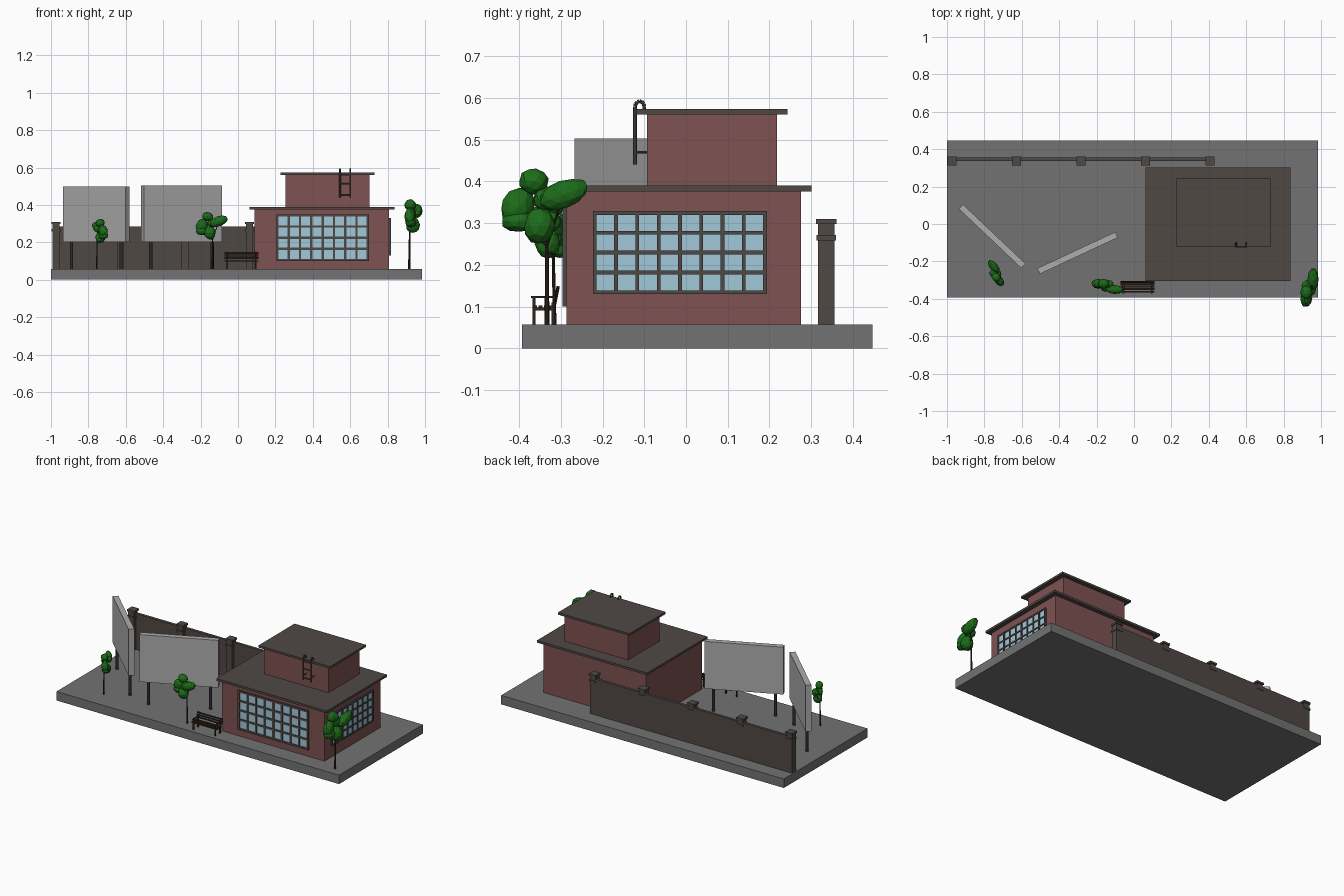
import bpy, bmesh, math, random
from mathutils import Vector, Matrix

if "Cube" in bpy.data.objects:
    bpy.data.objects.remove(bpy.data.objects["Cube"])
random.seed(3)

def mat(name, c):
    m = bpy.data.materials.new(name)
    m.diffuse_color = (*c, 1)
    m.use_nodes = True
    m.node_tree.nodes["Principled BSDF"].inputs["Base Color"].default_value = m.diffuse_color
    return m

BRICK = mat("brick", (.21, .085, .085))
BROWN = mat("brown_trim", (.08, .065, .06))
GLASS = mat("glass", (.36, .58, .70))
PAVE = mat("pavement", (.17, .17, .175))
BOARD = mat("board_grey", (.42, .42, .42))
METAL = mat("dark_metal", (.025, .025, .027))
WOOD = mat("dark_wood", (.03, .018, .012))
LEAF = mat("leaf", (.012, .15, .01))
G = .057  # ground level

def finish(bm, name, m, M=None):
    if M:
        bm.transform(M)
    bmesh.ops.recalc_face_normals(bm, faces=bm.faces)
    me = bpy.data.meshes.new(name)
    bm.to_mesh(me)
    bm.free()
    me.materials.append(m)
    o = bpy.data.objects.new(name, me)
    bpy.context.collection.objects.link(o)
    return o

def add_box(bm, x0, x1, y0, y1, z0, z1):
    M = Matrix.Translation(((x0+x1)/2, (y0+y1)/2, (z0+z1)/2)) @ Matrix.Diagonal((x1-x0, y1-y0, z1-z0, 1))
    bmesh.ops.create_cube(bm, size=1, matrix=M)

def add_rod(bm, a, b, r0, r1=None, n=8):
    a, b = Vector(a), Vector(b)
    d = b - a
    M = Matrix.Translation((a+b)/2) @ d.to_track_quat('Z', 'Y').to_matrix().to_4x4()
    bmesh.ops.create_cone(bm, cap_ends=True, segments=n, radius1=r0, radius2=r1 or r0, depth=d.length, matrix=M)

def boxes(name, m, lst, M=None):
    bm = bmesh.new()
    for b in lst:
        add_box(bm, *b)
    return finish(bm, name, m, M)

# ground slab and building blocks with overhanging roofs
boxes("ground_slab", PAVE, [(-1, .985, -.393, .447, 0, G)])
boxes("lower_storey", BRICK, [(.088, .808, -.286, .275, G, .377)])
boxes("lower_roof", BROWN, [(.062, .836, -.305, .301, .376, .39)])
boxes("upper_storey", BRICK, [(.253, .702, -.094, .218, .39, .56)])
boxes("upper_roof", BROWN, [(.227, .73, -.12, .243, .56, .573)])

# windows: built in local x/z with outward -y, then placed
def window(name, w, h, bar, M):
    lst = []
    for i in range(9):
        x = -w/2 + bar/2 + i*(w-bar)/8
        lst.append((x-bar/2, x+bar/2, -.010, 0, -h/2, h/2))
    for j in range(5):
        z = -h/2 + bar/2 + j*(h-bar)/4
        lst.append((-w/2, w/2, -.0095, 0, z-bar/2, z+bar/2))
    boxes(name + "_frame", BROWN, lst, M)
    boxes(name + "_glass", GLASS, [(-w/2+.002, w/2-.002, -.005, 0, -h/2+.002, h/2-.002)], M)

window("front_window", .495, .25, .012, Matrix.Translation((.4525, -.286, .225)))
window("side_window", .417, .199, .009,
       Matrix.Translation((.808, -.0145, .2295)) @ Matrix.Rotation(math.pi/2, 4, 'Z'))

# roof ladder with hooked rails
bm = bmesh.new()
for x in (.545, .6):
    pts = [(x, -.122, .441), (x, -.122, .58)]
    pts += [(x, -.111 - .011*math.cos(t), .58 + .012*math.sin(t)) for t in (math.pi*k/6 for k in range(1, 6))]
    pts += [(x, -.1, .58), (x, -.1, .572)]
    for a, b in zip(pts, pts[1:]):
        add_rod(bm, a, b, .0045)
for z in (.455, .513, .56):
    add_rod(bm, (.545, -.122, z), (.6, -.122, z), .004)
for x in (.545, .6):
    add_rod(bm, (x, -.122, .47), (x, -.094, .47), .003)
finish(bm, "roof_ladder", BROWN)

# boundary wall and capped pillars
boxes("boundary_wall", BROWN, [(-.973, .406, .338, .356, G, .285)])
pillars = []
for i in range(5):
    x, y = -.973 + i*.3448, .336
    for r, z0, z1 in ((.0195, G, .3), (.0235, .259, .272), (.0245, .298, .31)):
        pillars.append((x-r, x+r, y-r, y+r, z0, z1))
boxes("wall_pillars", BROWN, pillars)

# billboards on two poles
def billboard(name, x, y, ang, top):
    M = Matrix.Translation((x, y, 0)) @ Matrix.Rotation(math.radians(ang), 4, 'Z')
    boxes(name + "_panel", BOARD, [(-.23, .23, -.0165, .0165, .203, top)], M)
    bm = bmesh.new()
    for s in (-1, 1):
        add_rod(bm, (s*.182, 0, G), (s*.182, 0, .21), .009, n=12)
    finish(bm, name + "_poles", METAL, M)

billboard("left_billboard", -.758, -.066, -43.5, .498)
billboard("right_billboard", -.302, -.155, 25, .503)

# bench: slatted seat, reclined back, two side frames
bm = bmesh.new()
x0, x1 = -.072, .11
for i in range(4):
    y = -.367 + i*.0135
    add_box(bm, x0, x1, y, y+.01, .098, .103)
for i in range(3):
    z, y = .112 + i*.013, -.316 + i*.003
    add_box(bm, x0, x1, y, y+.004, z, z+.009)
for x in (x0+.015, x1-.015):
    add_box(bm, x-.004, x+.004, -.368, -.361, G, .125)
    add_box(bm, x-.004, x+.004, -.322, -.314, G, .11)
    add_rod(bm, (x, -.316, .1), (x, -.306, .149), .004, n=4)
    add_box(bm, x-.005, x+.005, -.371, -.312, .121, .126)
    add_box(bm, x-.004, x+.004, -.366, -.314, .091, .098)
finish(bm, "bench", WOOD)

# trees: one design, turned and scaled. Clump = centre, radii, tilt in degrees
CLUMPS = [((.040, -.043, .312), (.062, .030, .034), -20),
          ((-.032, -.006, .342), (.037, .032, .031), 10),
          ((-.070, -.004, .282), (.040, .030, .048), 25),
          ((-.066, -.008, .248), (.044, .030, .027), 0),
          ((-.018, -.020, .236), (.038, .038, .044), 0),
          ((.000, -.010, .300), (.035, .030, .030), 0)]

def tree(name, x, y, ang, s):
    M = Matrix.Translation((x, y, G)) @ Matrix.Rotation(math.radians(ang), 4, 'Z') @ Matrix.Scale(s, 4)
    bm = bmesh.new()
    add_rod(bm, (0, 0, 0), (0, -.003, .2), .006, .004)
    for c, r, t in CLUMPS:
        add_rod(bm, (0, -.003, .19), c, .004, .002, 6)
    finish(bm, name + "_trunk", WOOD, M)
    bm = bmesh.new()
    for c, r, t in CLUMPS:
        L = Matrix.Translation(c) @ Matrix.Rotation(math.radians(t), 4, 'Y') @ Matrix.Diagonal((*r, 1))
        vs = bmesh.ops.create_icosphere(bm, subdivisions=2, radius=1)["verts"]
        for v in vs:
            v.co = L @ (v.co * random.uniform(.94, 1.04))
    finish(bm, name + "_foliage", LEAF, M)

tree("right_tree", .915, -.333, 90, 1)
tree("middle_tree", -.136, -.315, 0, .82)
tree("left_tree", -.755, -.27, 130, .72)
